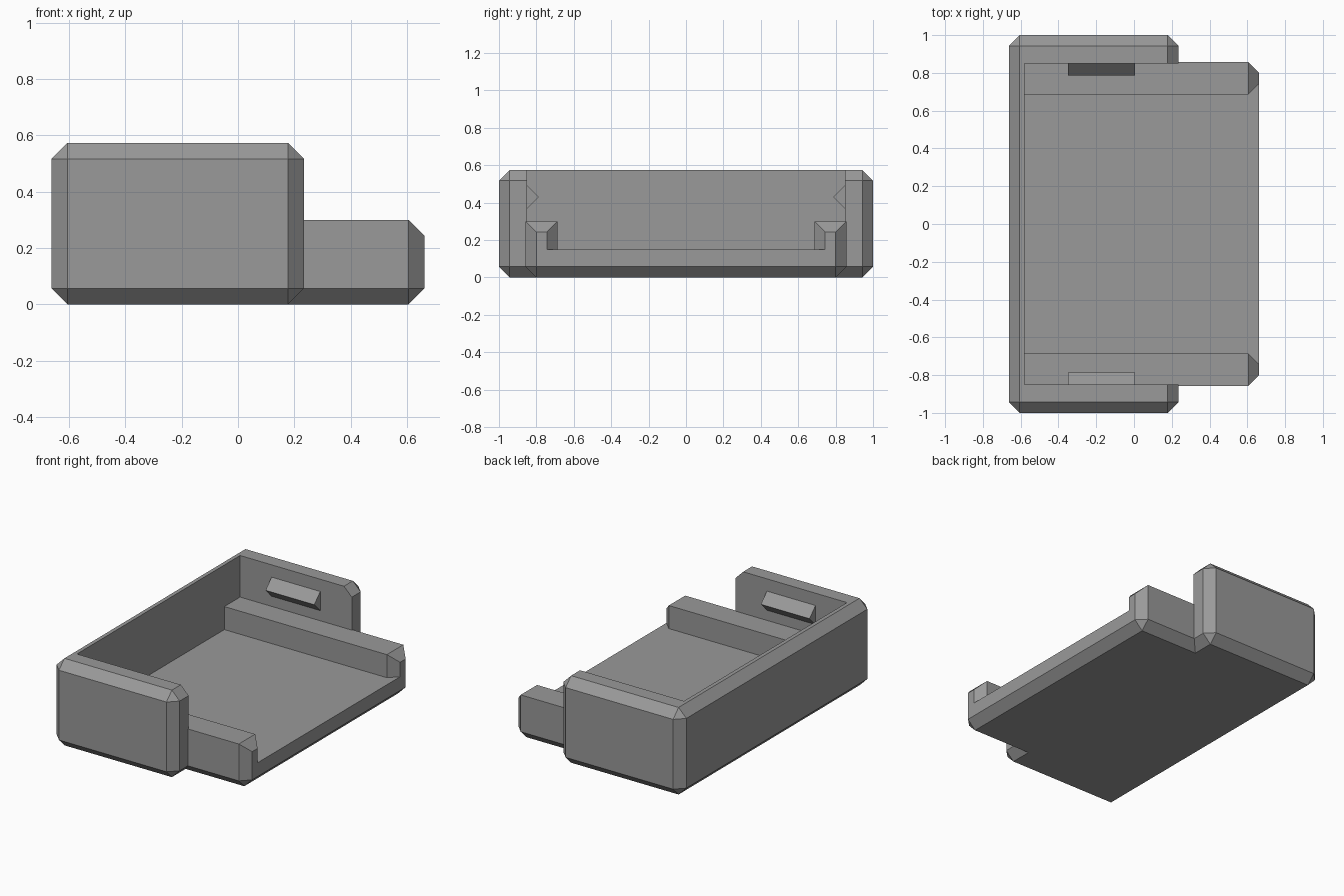
import bpy, bmesh, math

if "Cube" in bpy.data.objects:
    bpy.data.objects.remove(bpy.data.objects["Cube"])

CH = 0.057          # chamfer size on all outer edges
grey = bpy.data.materials.new("grey_plastic")
grey.diffuse_color = (0.32, 0.32, 0.32, 1)
grey.use_nodes = True
grey.node_tree.nodes["Principled BSDF"].inputs["Base Color"].default_value = grey.diffuse_color


def finish(name, bm):
    bmesh.ops.recalc_face_normals(bm, faces=bm.faces)
    mesh = bpy.data.meshes.new(name)
    bm.to_mesh(mesh)
    bm.free()
    mesh.materials.append(grey)
    ob = bpy.data.objects.new(name, mesh)
    bpy.context.collection.objects.link(ob)
    return ob


def box(name, x, y, z, chamfer=None):
    """Box between limits; chamfer(midpoint) picks the edges to cut."""
    bm = bmesh.new()
    bmesh.ops.create_cube(bm, size=1)
    for v in bm.verts:
        v.co = [lim[0] if c < 0 else lim[1] for c, lim in zip(v.co, (x, y, z))]
    if chamfer:
        edges = [e for e in bm.edges
                 if chamfer((e.verts[0].co + e.verts[1].co) / 2)]
        bmesh.ops.bevel(bm, geom=edges, offset=CH, offset_type='OFFSET',
                        segments=1, profile=0.5, affect='EDGES')
    return finish(name, bm)


def prism(name, profile, x0, x1):
    """Extrude a (y, z) profile along x."""
    bm = bmesh.new()
    face = bm.faces.new([bm.verts.new((x0, y, z)) for y, z in profile])
    ext = bmesh.ops.extrude_face_region(bm, geom=[face])
    for v in ext["geom"]:
        if isinstance(v, bmesh.types.BMVert):
            v.co.x = x1
    return finish(name, bm)


def combine(target, tool, operation):
    mod = target.modifiers.new(operation.lower(), 'BOOLEAN')
    mod.operation = operation
    mod.solver = 'EXACT'
    mod.object = tool
    bpy.context.view_layer.objects.active = target
    bpy.ops.object.modifier_apply(modifier=mod.name)
    bpy.data.objects.remove(tool, do_unlink=True)


# Tall chamfered shell, hollowed and open towards +x
tray = box("open_tray", (-0.663, 0.235), (-1, 1), (0, 0.574), lambda m: True)
combine(tray, box("cavity", (-0.58, 1), (-0.85, 0.85), (0.148, 1)), 'DIFFERENCE')

# Floor plate reaching out past the shell
floor = box("floor", (-0.6, 0.663), (-0.857, 0.857), (0, 0.148),
            lambda m: (m.z < 0.01 and m.x > -0.5) or (m.x > 0.6 and abs(m.y) > 0.8))
combine(tray, floor, 'UNION')

for s in (-1, 1):
    # Side rail with a chamfered free end
    rail = box("rail", (-0.6, 0.663), sorted((s * 0.686, s * 0.857)), (0.148, 0.3),
               lambda m: m.x > 0.6 and m.z > 0.16)
    combine(tray, rail, 'UNION')
    # Wedge-shaped snap ridge on the inner wall
    ridge = prism("snap_ridge", [(s * 0.787, 0.43), (s * 0.85, 0.367), (s * 0.9, 0.367),
                                 (s * 0.9, 0.493), (s * 0.85, 0.493)], -0.35, 0.005)
    combine(tray, ridge, 'UNION')

# Merge coplanar leftovers into clean flat faces
bm = bmesh.new()
bm.from_mesh(tray.data)
bmesh.ops.remove_doubles(bm, verts=bm.verts, dist=0.0001)
bmesh.ops.dissolve_limit(bm, angle_limit=math.radians(1), verts=bm.verts, edges=bm.edges)
bm.to_mesh(tray.data)
bm.free()
